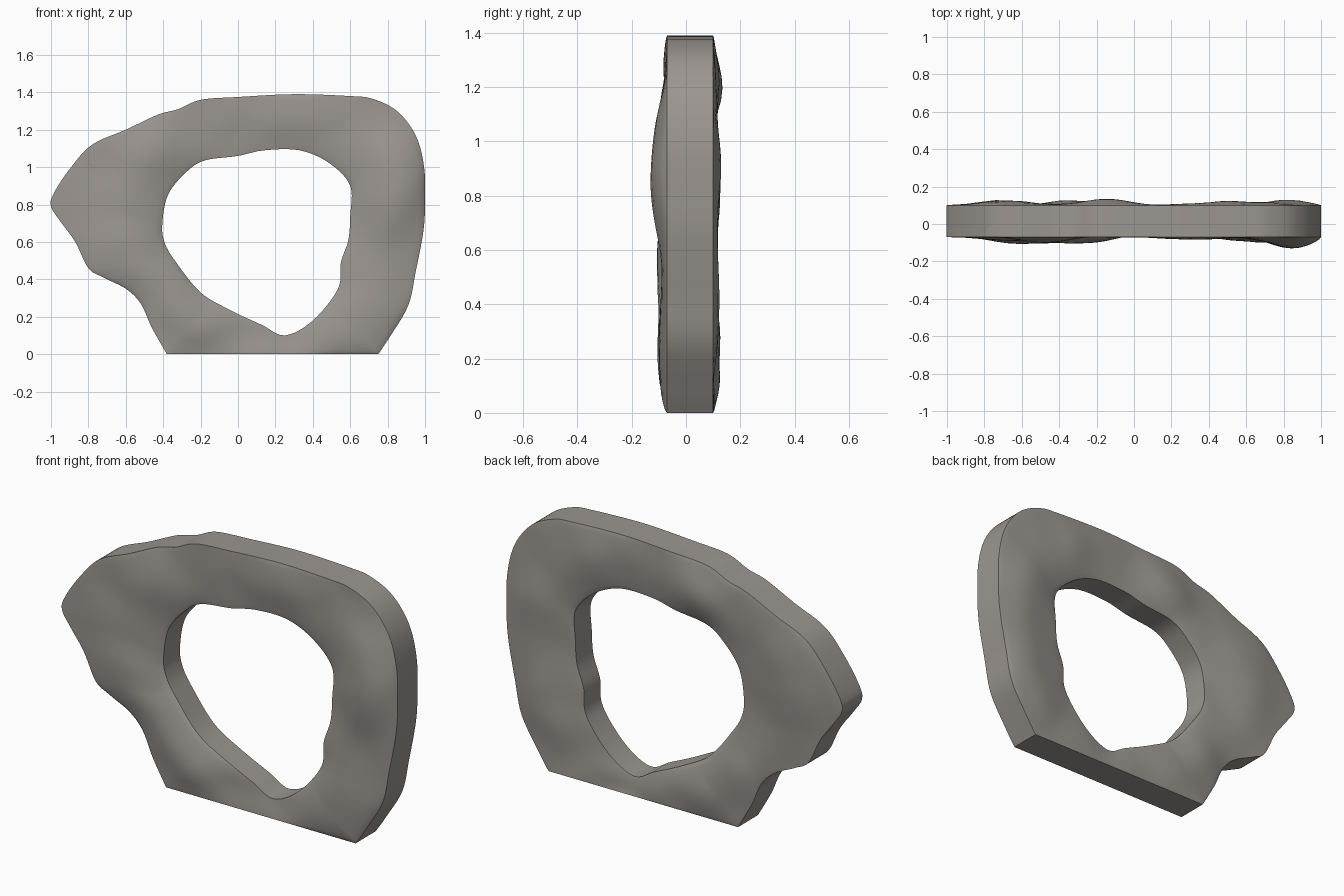
import bpy
import bmesh
import math
from mathutils import Vector, noise

default_cube = bpy.data.objects.get("Cube")
if default_cube:
    bpy.data.objects.remove(default_cube, do_unlink=True)

# Outer silhouette, from the left base corner over the top to the right base corner
OUTLINE = [(.75, 0), (.81, .09), (.91, .26), (.95, .44), (.99, .65), (1, .8),
           (.995, 1), (.95, 1.17), (.85, 1.3), (.72, 1.365), (.6, 1.38),
           (.3, 1.39), (0, 1.375), (-.2, 1.36), (-.32, 1.31), (-.43, 1.28),
           (-.6, 1.2), (-.78, 1.12), (-.9, .99), (-.985, .86), (-1, .79),
           (-.95, .71), (-.87, .6), (-.8, .46), (-.72, .41), (-.6, .35),
           (-.52, .27), (-.46, .14), (-.38, 0)]

# Opening through the stone
OPENING = [(.6, .74), (.6, .9), (.49, 1.02), (.33, 1.09), (.14, 1.09), (0, 1.06),
           (-.18, 1.035), (-.28, .97), (-.375, .85), (-.405, .69), (-.39, .59),
           (-.33, .49), (-.2, .33), (-.04, .235), (.13, .155), (.25, .1),
           (.4, .18), (.535, .35), (.55, .49), (.59, .61)]

# Soft swellings on each face: x, z, radius, height
FRONT_SWELLS = [(.87, .88, .3, .07), (-.52, .6, .35, .048), (-.25, .22, .2, .035),
                (.3, 1.25, .25, .02), (.72, .2, .3, .04), (-.45, 1.1, .2, .03)]
BACK_SWELLS = [(-.7, .9, .3, .035), (-.15, 1.2, .2, .04), (.5, 1.2, .3, .025),
               (.8, .9, .25, .03), (.8, .4, .25, .03), (-.25, .25, .3, .035)]

CENTRE = Vector((.12, .62))


def spline(points, steps, closed):
    """Smooth Catmull-Rom curve through the points."""
    pts = [Vector(p) for p in points]
    n = len(pts)

    def at(i):
        return pts[i % n] if closed else pts[max(0, min(i, n - 1))]

    result = []
    for i in range(n if closed else n - 1):
        a, b, c, d = (at(i + k) for k in (-1, 0, 1, 2))
        for s in range(steps):
            t = s / steps
            result.append(b + (c - a) * t / 2 + (a * 2 - b * 5 + c * 4 - d) * t * t / 2
                          + (b * 3 - a - c * 3 + d) * t ** 3 / 2)
    if not closed:
        result.append(pts[-1])
    return result


def angle(p):
    return math.atan2(p.y - CENTRE.y, p.x - CENTRE.x)


def opening_point(target, loop):
    """Point on the opening seen from the centre in the direction of target."""
    direction = (target - CENTRE).normalized()
    for a, b in zip(loop, loop[1:] + loop[:1]):
        a_side = direction.x * (a - CENTRE).y - direction.y * (a - CENTRE).x
        b_side = direction.x * (b - CENTRE).y - direction.y * (b - CENTRE).x
        if a_side <= 0 < b_side:
            hit = a.lerp(b, a_side / (a_side - b_side))
            if (hit - CENTRE).dot(direction) > 0:
                return hit
    return min(loop, key=lambda p: abs(angle(p) - angle(target)))


def relief(p, swells, seed):
    height = sum(h * math.exp(-((p.x - x) ** 2 + (p.y - z) ** 2) / (r * r))
                 for x, z, r, h in swells)
    return height + .008 * noise.noise(Vector((p.x * 5, seed, p.y * 5)))


# Rim loops, with the flat base closing the silhouette
outer = spline(OUTLINE, 6, False)
right_corner, left_corner = outer[-1], outer[0]
base_steps = 36
outer += [right_corner.lerp(left_corner, i / base_steps) for i in range(1, base_steps)]
hole = spline(OPENING, 8, True)
inner = [opening_point(p, hole) for p in outer]

# Cross-sections: across the front, through the opening, back across the rear
ACROSS = [0, .03, .08, .16, .28, .4, .52, .64, .76, .86, .93, .97, 1]
bm = bmesh.new()
rings = []
for out, inn in zip(outer, inner):
    ring = []
    for side, swells in ((-1, FRONT_SWELLS), (1, BACK_SWELLS)):
        for t in (ACROSS if side < 0 else reversed(ACROSS)):
            p = out.lerp(inn, t)
            shoulder = max(0, math.sin(math.pi * t)) ** .65
            edge = (.07 if side < 0 else .1) - .015 * t
            y = side * (edge + shoulder * relief(p, swells, side))
            ring.append(bm.verts.new((p.x, y, p.y)))
    rings.append(ring)

for ring, following in zip(rings, rings[1:] + rings[:1]):
    for i in range(len(ring)):
        j = (i + 1) % len(ring)
        bm.faces.new((ring[i], ring[j], following[j], following[i]))
bmesh.ops.recalc_face_normals(bm, faces=bm.faces)

mesh = bpy.data.meshes.new("stone_ring")
bm.to_mesh(mesh)
bm.free()

# Warm grey stone
stone = bpy.data.materials.new("warm_grey_stone")
stone.use_nodes = True
colour = (.33, .305, .28, 1)
stone.diffuse_color = colour
stone.node_tree.nodes["Principled BSDF"].inputs["Base Color"].default_value = colour
mesh.materials.append(stone)

stone_ring = bpy.data.objects.new("stone_ring", mesh)
bpy.context.collection.objects.link(stone_ring)
bpy.ops.object.select_all(action="DESELECT")
stone_ring.select_set(True)
bpy.context.view_layer.objects.active = stone_ring
bpy.ops.object.shade_smooth_by_angle(angle=math.radians(40))
